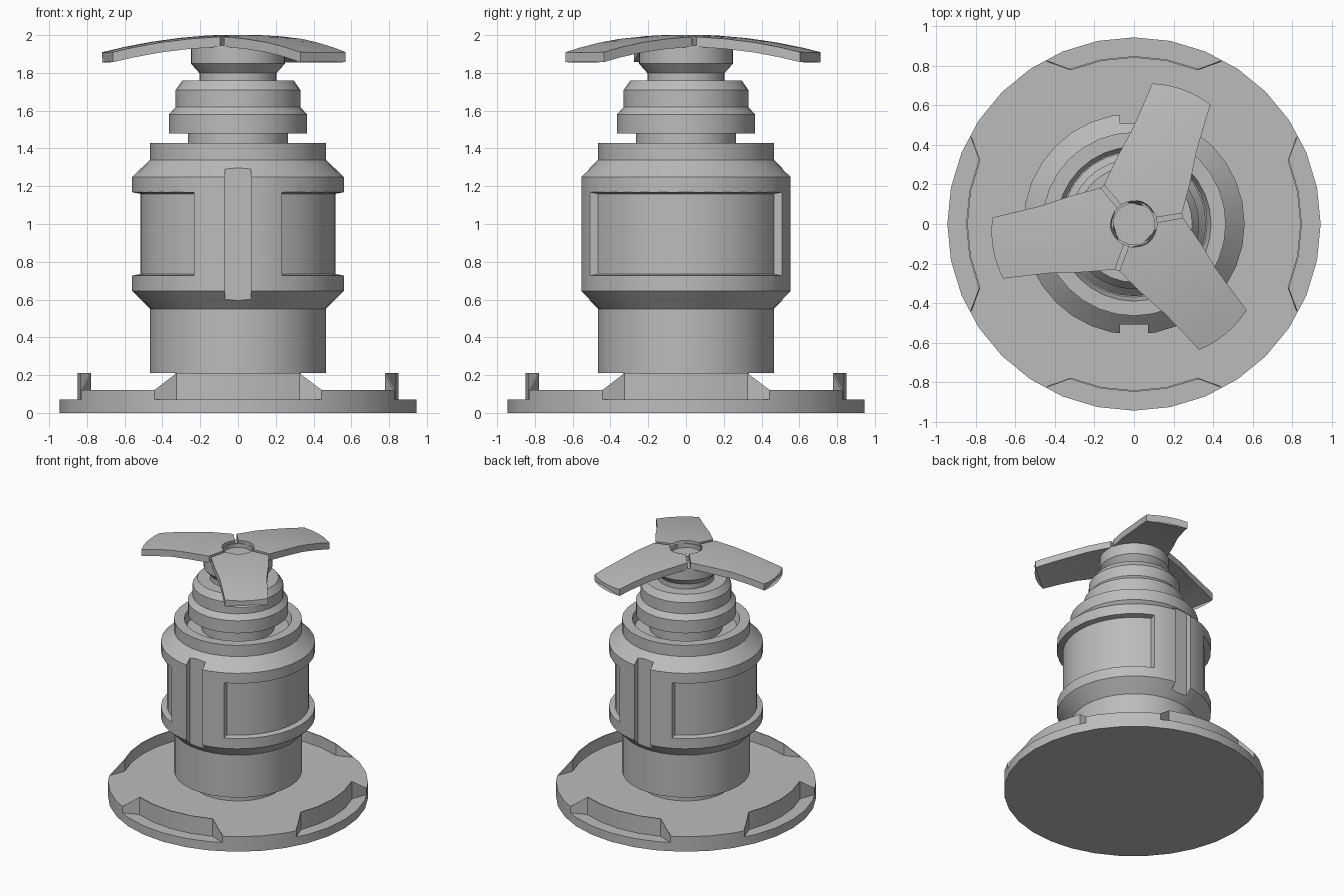
import bpy, bmesh, math
from mathutils import Matrix

if "Cube" in bpy.data.objects:
    bpy.data.objects.remove(bpy.data.objects["Cube"])

SEG = 32
grey = bpy.data.materials.new("plain_grey")
grey.diffuse_color = (0.5, 0.5, 0.5, 1)
grey.use_nodes = True
grey.node_tree.nodes["Principled BSDF"].inputs["Base Color"].default_value = grey.diffuse_color


def finish(name, bm, smooth=True):
    bmesh.ops.recalc_face_normals(bm, faces=bm.faces)
    me = bpy.data.meshes.new(name)
    bm.to_mesh(me)
    bm.free()
    me.materials.append(grey)
    ob = bpy.data.objects.new(name, me)
    bpy.context.collection.objects.link(ob)
    if smooth:
        shade(ob)
    return ob


def activate(ob):
    bpy.ops.object.select_all(action='DESELECT')
    ob.select_set(True)
    bpy.context.view_layer.objects.active = ob


def shade(ob):
    activate(ob)
    bpy.ops.object.shade_smooth_by_angle(angle=math.radians(28))


def pol(r, deg, z):
    a = math.radians(deg)
    return (r * math.cos(a), r * math.sin(a), z)


def skin(bm, rings):
    # quads between successive closed rings
    for a, b in zip(rings, rings[1:]):
        n = len(a)
        for i in range(n):
            bm.faces.new((a[i], a[(i + 1) % n], b[(i + 1) % n], b[i]))
    bm.faces.new(rings[0])
    bm.faces.new(rings[-1])


def lathe(name, profile, smooth=True):
    bm = bmesh.new()
    skin(bm, [[bm.verts.new(pol(r, 360 * i / SEG, z)) for i in range(SEG)] for r, z in profile])
    return finish(name, bm, smooth)


def cut(ob, cutter):
    cutter.hide_render = True
    m = ob.modifiers.new("cut", 'BOOLEAN')
    m.operation, m.solver, m.object = 'DIFFERENCE', 'EXACT', cutter
    activate(ob)
    bpy.ops.object.modifier_apply(modifier=m.name)
    bpy.data.objects.remove(cutter)


# base disc
lathe("base_disc", [(0.945, 0), (0.945, 0.07)])

# raised base plate with four notched sides
R_MID = 0.945 * math.cos(math.radians(5.625))
outline = []
for q in range(0, 360, 90):
    outline += [(0.85, q + k * 11.25) for k in range(-2, 3)]
    outline += [(R_MID, q + 28.125)]
    outline += [(0.945, q + k * 11.25) for k in (3, 4, 5)]
    outline += [(R_MID, q + 61.875)]
bm = bmesh.new()
skin(bm, [[bm.verts.new(pol(r, a, z)) for r, a in outline] for z in (0.07, 0.12)])
finish("base_plate", bm)

# thin upright lips along the notches
for n in range(4):
    q = n * 90
    path = [(R_MID, -28.125, 0.121)] + [(0.85, k * 11.25, 0.21) for k in range(-2, 3)] + [(R_MID, 28.125, 0.121)]
    bm = bmesh.new()
    skin(bm, [[bm.verts.new(pol(r - dr, q + a, z)) for dr, z in
               ((0, 0.10), (0, top), (0.008, top), (0.008, 0.10))] for r, a, top in path])
    finish(f"base_lip_{n}", bm)

# foot under the body
lathe("foot", [(0.33, 0.1), (0.33, 0.23)])

# main body
body = lathe("body", [(0.465, 0.21), (0.465, 0.55), (0.56, 0.645), (0.56, 1.25), (0.465, 1.34),
                      (0.465, 1.43), (0.39, 1.43), (0.37, 1.36)], False)
# side windows
for side in (0, 180):
    bm = bmesh.new()
    rings = []
    N = 14
    for i in range(N + 1):
        t = 2 * i / N - 1
        rings.append([bm.verts.new(pol(r, side + t * w, z)) for r, w, z in
                      ((0.517, 64, 0.735), (0.70, 69, 0.70), (0.70, 69, 1.195), (0.517, 64, 1.16))])
    skin(bm, rings)
    cut(body, finish("window_cutter", bm, False))
# front and back grooves
for s in (-1, 1):
    bm = bmesh.new()
    bmesh.ops.create_cube(bm, size=1, matrix=Matrix.Translation((0, s * 0.66, 0.95))
                          @ Matrix.Diagonal((0.14, 0.3, 1.0, 1)))
    cut(body, finish("groove_cutter", bm, False))
shade(body)

# stepped cap
lathe("cap_neck", [(0.265, 1.35), (0.265, 1.49)])
lathe("cap", [(0.365, 1.48), (0.365, 1.58), (0.33, 1.62), (0.33, 1.71), (0.295, 1.76)])

# rotor hub with centre ring
lathe("hub", [(0.205, 1.75), (0.205, 1.80), (0.25, 1.85), (0.25, 1.945)])
lathe("hub_ring", [(0.118, 1.94), (0.118, 1.98), (0.105, 1.98), (0.105, 1.95)])

# three drooping blades
ROWS = [(0.12, 0.07, 0.095), (0.17, 0.135, 0.21), (0.30, 0.30, 0.195), (0.45, 0.45, 0.172),
        (0.60, 0.59, 0.163), (0.725, 0.70, 0.157)]
C = 8
for n, d in enumerate((70, 190, 310)):
    bm = bmesh.new()
    rings = []
    for uc, ue, w in ROWS:
        pts = []
        for j in range(C + 1):
            t = 2 * j / C - 1
            u, v = uc + (ue - uc) * t * t, w * t
            pts.append((u, v, 2.0025 - 0.18 * (u * u + v * v)))
        low = [(u, v, z - 0.053) for u, v, z in reversed(pts)]
        rings.append([bm.verts.new(p) for p in pts + low])
    skin(bm, rings)
    bmesh.ops.rotate(bm, verts=bm.verts, matrix=Matrix.Rotation(math.radians(d), 3, 'Z'))
    finish(f"blade_{n}", bm)
